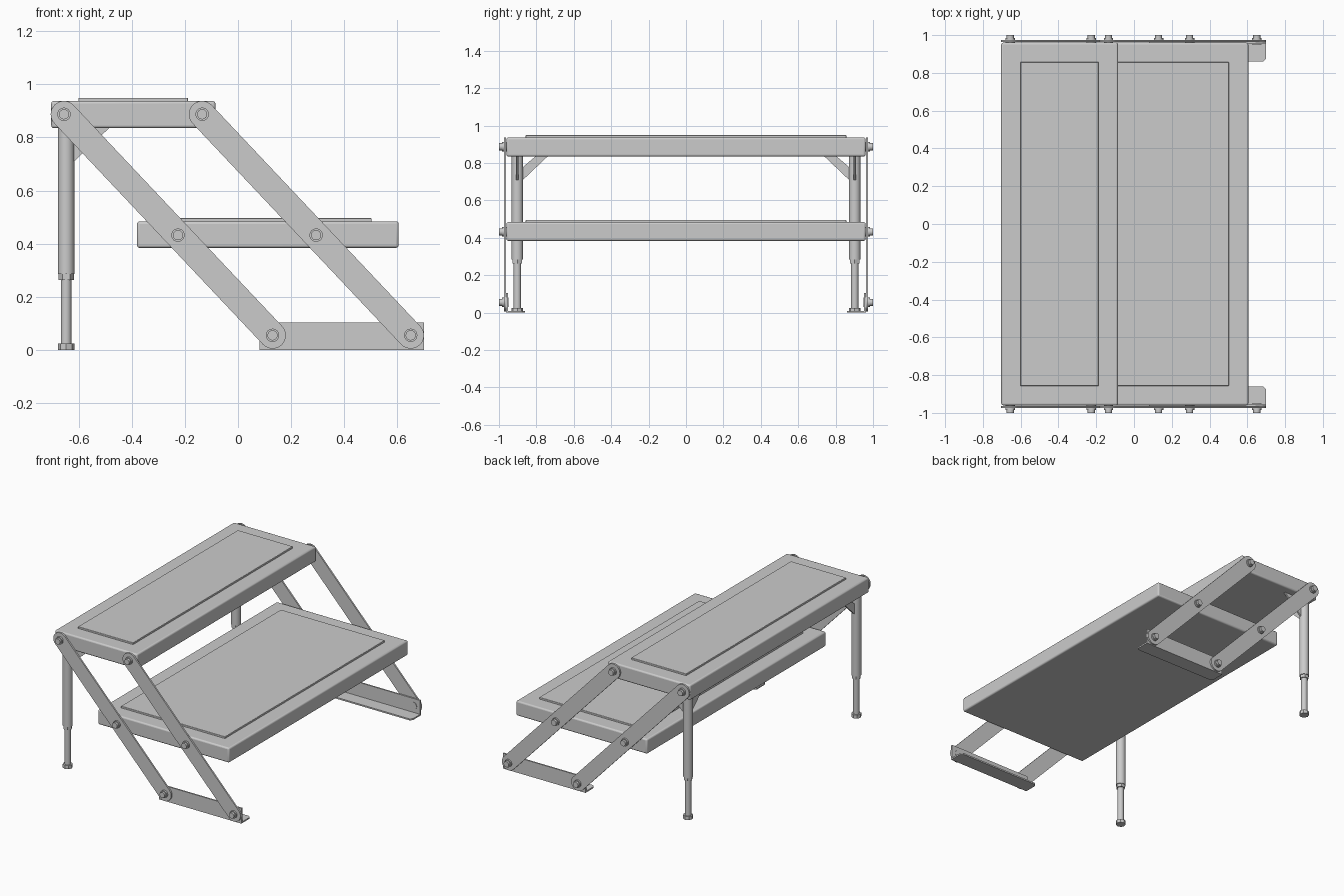
import bpy, bmesh, math
from mathutils import Vector

if "Cube" in bpy.data.objects:
    bpy.data.objects.remove(bpy.data.objects["Cube"])


def finish(name, bm, bevel=0.0, smooth=False):
    bmesh.ops.recalc_face_normals(bm, faces=bm.faces)
    me = bpy.data.meshes.new(name)
    bm.to_mesh(me)
    bm.free()
    ob = bpy.data.objects.new(name, me)
    bpy.context.collection.objects.link(ob)
    if bevel:
        mod = ob.modifiers.new("Bevel", 'BEVEL')
        mod.width, mod.segments = bevel, 3
    if smooth:
        bpy.ops.object.select_all(action='DESELECT')
        ob.select_set(True)
        bpy.context.view_layer.objects.active = ob
        bpy.ops.object.shade_smooth_by_angle(angle=math.radians(35))
    return ob


def prism(name, pts, vec, **kw):
    """Extrude a closed 3D outline along vec."""
    bm = bmesh.new()
    face = bm.faces.new([bm.verts.new(p) for p in pts])
    geo = bmesh.ops.extrude_face_region(bm, geom=[face])["geom"]
    verts = [g for g in geo if isinstance(g, bmesh.types.BMVert)]
    bmesh.ops.translate(bm, verts=verts, vec=vec)
    return finish(name, bm, **kw)


def box(name, x0, x1, y0, y1, z0, z1, **kw):
    pts = [(x0, y0, z0), (x1, y0, z0), (x1, y1, z0), (x0, y1, z0)]
    return prism(name, pts, (0, 0, z1 - z0), **kw)


def rod(name, start, end, r, sides=32, **kw):
    """Cylinder between two points on the y or z axis direction."""
    a, b = Vector(start), Vector(end)
    d = (b - a).normalized()
    u = Vector((1, 0, 0))
    v = d.cross(u)
    pts = [a + r * (math.cos(t) * u + math.sin(t) * v)
           for t in (2 * math.pi * i / sides for i in range(sides))]
    return prism(name, pts, b - a, smooth=sides > 8, **kw)


# Two steps with raised tread pads
for label, x0, x1, z0, z1 in (("upper", -0.703, -0.085, 0.835, 0.937),
                              ("lower", -0.38, 0.605, 0.384, 0.484)):
    box(label + "_step", x0, x1, -0.96, 0.96, z0, z1, bevel=0.01, smooth=True)
    box(label + "_tread_pad", x0 + 0.102, x1 - 0.103, -0.857, 0.857,
        z1 - 0.01, z1 + 0.012, bevel=0.003)

TOP, MID, LOW = (-0.655, 0.887), (-0.226, 0.432), (0.13, 0.055)
for s, side in ((-1, "front"), (1, "back")):
    for dx, pos in ((0, "rear"), (0.52, "fore")):
        # Round-ended side link
        ax, az = TOP[0] + dx, TOP[1]
        bx, bz = LOW[0] + dx, LOW[1]
        ang = math.atan2(az - bz, ax - bx)
        pts = []
        for cx, cz, a0 in ((ax, az, ang - math.pi / 2),
                           (bx, bz, ang + math.pi / 2)):
            for i in range(21):
                t = a0 + math.pi * i / 20
                pts.append((cx + 0.05 * math.cos(t), s * 0.963,
                            cz + 0.05 * math.sin(t)))
        prism(f"{side}_{pos}_link", pts, (0, s * 0.011, 0), smooth=True)
        # Pivot bolts
        for (px, pz), lvl in ((TOP, "top"), (MID, "middle"), (LOW, "bottom")):
            px += dx
            rod(f"{side}_{pos}_{lvl}_washer", (px, s * 0.95, pz),
                (px, s * 0.985, pz), 0.025)
            rod(f"{side}_{pos}_{lvl}_bolt_head", (px, s * 0.984, pz),
                (px, s * 1.0, pz), 0.019)

    # L-shaped ground rail
    box(side + "_rail_web", 0.08, 0.70, s * 0.953, s * 0.963, 0, 0.104)
    c = 0.015
    prism(side + "_rail_flange",
          [(0.08, s * 0.963, 0), (0.70, s * 0.963, 0),
           (0.70, s * (0.861 + c), 0), (0.70 - c, s * 0.861, 0),
           (0.08 + c, s * 0.861, 0), (0.08, s * (0.861 + c), 0)],
          (0, 0, 0.01))

    # Telescopic leg
    lx, ly = -0.647, s * 0.902
    rod(side + "_leg_tube", (lx, ly, 0.285), (lx, ly, 0.84), 0.031)
    rod(side + "_leg_collar", (lx, ly, 0.264), (lx, ly, 0.286), 0.029, sides=6)
    rod(side + "_leg_inner", (lx, ly, 0.02), (lx, ly, 0.28), 0.02)
    rod(side + "_leg_foot", (lx, ly, 0), (lx, ly, 0.024), 0.031, sides=8)

    # Diagonal braces under the upper step, one along x and one along y
    prof = [(0.02, 0.70), (0.165, 0.838), (0.10, 0.838), (0.02, 0.77)]
    prism(side + "_brace_x", [(lx + d, ly - 0.006, z) for d, z in prof],
          (0, 0.012, 0))
    prism(side + "_brace_y", [(lx - 0.006, ly - s * d, z) for d, z in prof],
          (0.012, 0, 0))
